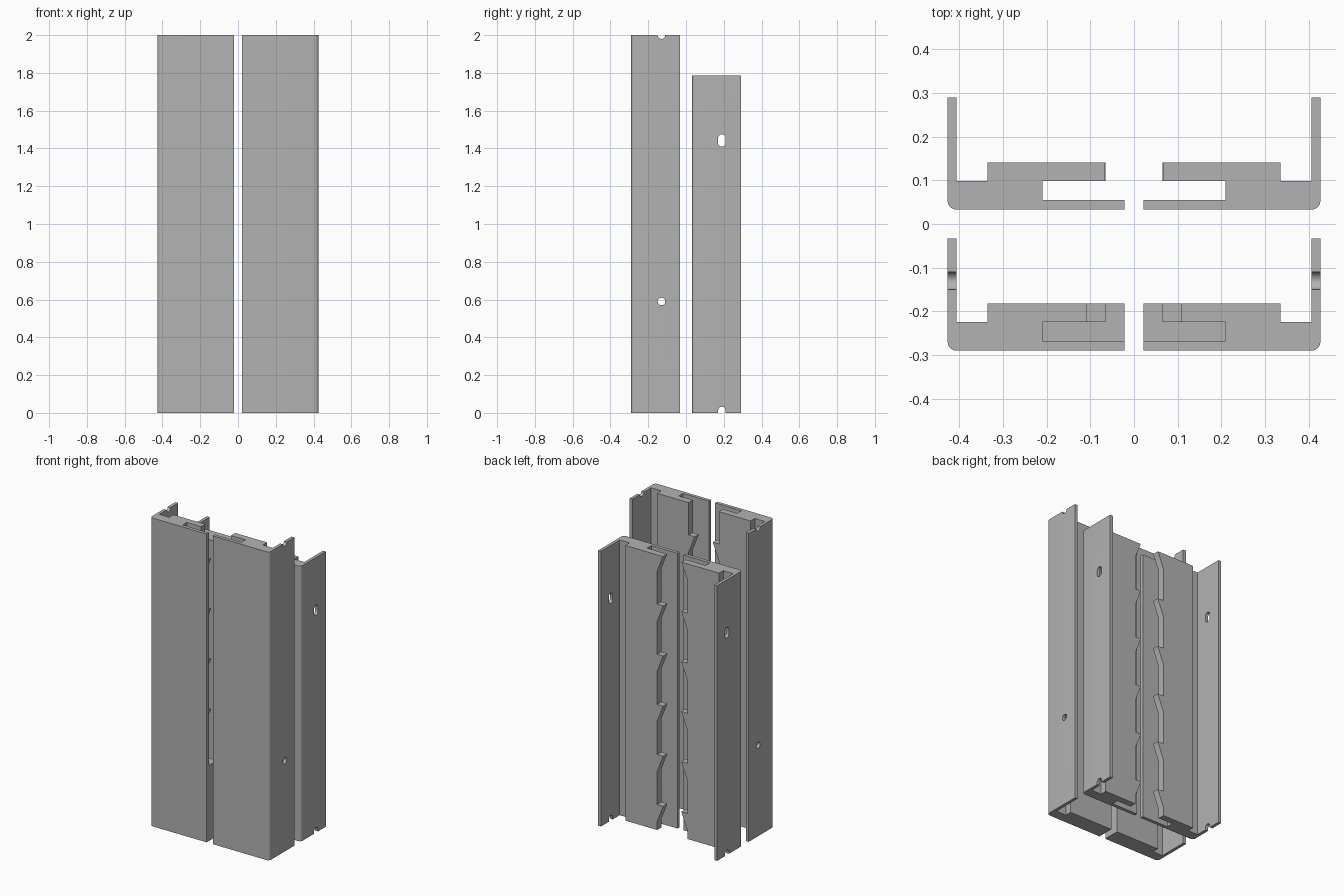
import bpy, bmesh, math
from mathutils import Vector, Matrix

if "Cube" in bpy.data.objects:
    bpy.data.objects.remove(bpy.data.objects["Cube"])

grey = bpy.data.materials.new("grey plastic")
grey.use_nodes = True
grey.diffuse_color = (0.45, 0.45, 0.45, 1)
grey.node_tree.nodes["Principled BSDF"].inputs["Base Color"].default_value = (0.45, 0.45, 0.45, 1)

OUTER, WALL, INNER = 0.427, 0.02, 0.022   # outer face, wall thickness, inner edge
TIP, VALLEY, PITCH, SLOPE = 0.065, 0.108, 0.325, 0.11
FIRST_TIP = 0.165


def prism(name, pts, axis, lo, hi):
    """Extrude a 2D outline along an axis: x (y,z), y (x,z) or z (x,y)."""
    place = {"x": lambda a, b, t: (t, a, b),
             "y": lambda a, b, t: (a, t, b),
             "z": lambda a, b, t: (a, b, t)}[axis]
    bm = bmesh.new()
    face = bm.faces.new([bm.verts.new(place(a, b, lo)) for a, b in pts])
    ext = bmesh.ops.extrude_face_region(bm, geom=[face])["geom"]
    shift = Vector(place(0, 0, hi - lo))
    bmesh.ops.translate(bm, vec=shift, verts=[v for v in ext if isinstance(v, bmesh.types.BMVert)])
    bmesh.ops.recalc_face_normals(bm, faces=bm.faces)
    mesh = bpy.data.meshes.new(name)
    bm.to_mesh(mesh)
    bm.free()
    mesh.materials.append(grey)
    obj = bpy.data.objects.new(name, mesh)
    bpy.context.collection.objects.link(obj)
    return obj


def activate(obj):
    bpy.ops.object.select_all(action="DESELECT")
    obj.select_set(True)
    bpy.context.view_layer.objects.active = obj


def cut(obj, cutter):
    activate(obj)
    mod = obj.modifiers.new("cut", "BOOLEAN")
    mod.operation, mod.solver, mod.object = "DIFFERENCE", "EXACT", cutter
    bpy.ops.object.modifier_apply(modifier=mod.name)
    bpy.data.objects.remove(cutter)


def arc(cx, cy, r, start, end, n):
    angles = [math.radians(start + (end - start) * i / n) for i in range(n + 1)]
    return [(cx + r * math.cos(a), cy + r * math.sin(a)) for a in angles]


def slot(y, z, r, half):
    """Upright rounded slot; half is the straight half length."""
    return arc(y, z + half, r, 0, 180, 12) + arc(y, z - half, r, 180, 360, 12)


def track(name, y, height, groove_floor, tooth_floor, holes):
    # Channel section: side wall, foot and thick body
    r = 0.02
    section = [(INNER, y)] + arc(OUTER - r, y + r, r, -90, 0, 6)
    section += [(OUTER, y + 0.257), (OUTER - WALL, y + 0.257), (OUTER - WALL, y + 0.065),
                (0.336, y + 0.065), (0.336, y + 0.108), (INNER, y + 0.108)]
    body = prism(name, section, "z", 0, height)

    # Groove behind the front plate
    groove = [(0, y + 0.022), (0.21, y + 0.022), (0.21, y + 0.065), (0, y + 0.065)]
    cut(body, prism("groove_cutter", groove, "z", groove_floor, height + 0.1))

    # Ratchet teeth along the rear lip
    edge = [(0, tooth_floor), (VALLEY, tooth_floor)]
    for k in range(7):
        z = FIRST_TIP + k * PITCH
        if z > tooth_floor + SLOPE:
            edge += [(VALLEY, z - SLOPE), (TIP, z), (VALLEY, z)]
    edge += [(VALLEY, 2.3), (0, 2.3)]
    cut(body, prism("tooth_cutter", edge, "y", y + 0.05, y + 0.15))

    # Holes and end notches in the side wall
    for hole in holes:
        cut(body, prism("hole_cutter", slot(*hole), "x", 0.39, 0.45))

    # Opposite hand
    twin = body.copy()
    twin.data = body.data.copy()
    twin.data.transform(Matrix.Scale(-1, 4, (1, 0, 0)))
    twin.data.flip_normals()
    bpy.context.collection.objects.link(twin)
    body.name, twin.name = "left_" + name, "right_" + name
    for obj in (body, twin):
        activate(obj)
        bpy.ops.object.shade_smooth_by_angle(angle=math.radians(30))


# Tall front pair with a solid stop at the bottom of the groove
track("front_track", -0.29, 2.0, 0.49, 0.49,
      [(-0.13, 0.59, 0.02, 0), (-0.13, 2.0, 0.02, 0)])

# Shorter rear pair, open from end to end
track("rear_track", 0.033, 1.785, -0.1, -0.1,
      [(0.19, 1.442, 0.02, 0.013), (0.19, 0, 0.02, 0.013)])
